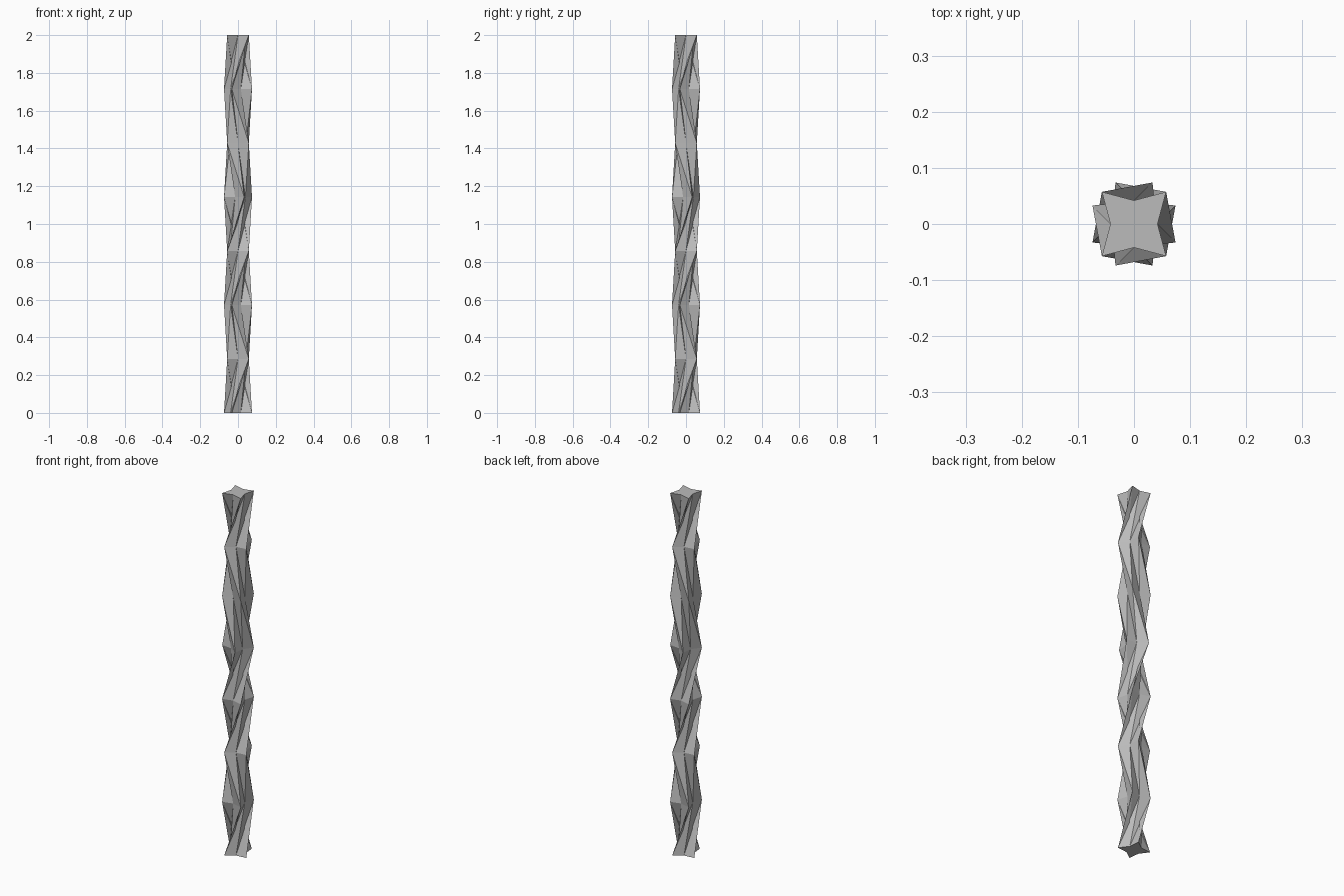
import bpy
import bmesh
from math import cos, sin, radians

cube = bpy.data.objects.get("Cube")
if cube:
    bpy.data.objects.remove(cube, do_unlink=True)

# One plain grey for the whole part
grey = bpy.data.materials.new("mid_grey")
grey.use_nodes = True
colour = (0.5, 0.5, 0.5, 1)
grey.diffuse_color = colour
grey.node_tree.nodes["Principled BSDF"].inputs["Base Color"].default_value = colour

HEIGHT, TIP, VALLEY = 2.0, 0.081, 0.042
TWIST = 69
turns = [1, -1, 1, 1, -1, -1, 1]  # twist direction of each section, going up


def star_ring(bm, angle, z):
    """Four-pointed star cross-section, tips and valleys alternating."""
    ring = []
    for k in range(8):
        r = VALLEY if k % 2 else TIP
        a = radians(angle + 45 * k)
        ring.append(bm.verts.new((r * cos(a), r * sin(a), z)))
    return ring


# Stack of star rings, each turned against the last
bm = bmesh.new()
angle = -45 - TWIST
rings = [star_ring(bm, angle, 0)]
for i, turn in enumerate(turns):
    angle += turn * TWIST
    rings.append(star_ring(bm, angle, HEIGHT * (i + 1) / len(turns)))

# Twisted sides
for low, high in zip(rings, rings[1:]):
    for k in range(8):
        n = (k + 1) % 8
        bm.faces.new((low[k], low[n], high[n]))
        bm.faces.new((low[k], high[n], high[k]))

# End caps
bm.faces.new(rings[0][::-1])
bm.faces.new(rings[-1])

mesh = bpy.data.meshes.new("twisted_column")
bm.to_mesh(mesh)
bm.free()
mesh.materials.append(grey)
column = bpy.data.objects.new("twisted_column", mesh)
bpy.context.collection.objects.link(column)
